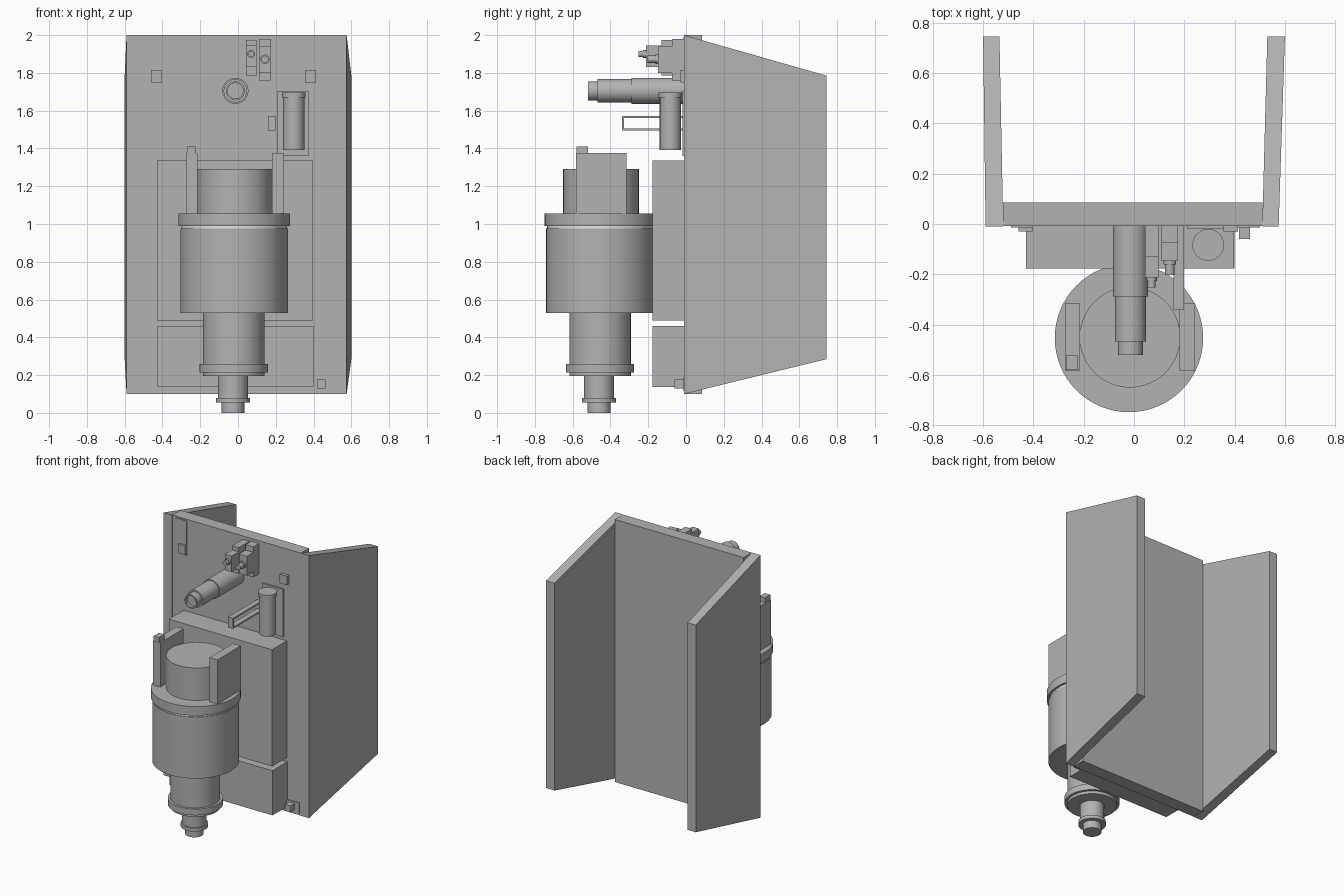
import bpy, bmesh, math
from mathutils import Matrix

cube = bpy.data.objects.get("Cube")
if cube:
    bpy.data.objects.remove(cube, do_unlink=True)


def material(name, value):
    m = bpy.data.materials.new(name)
    m.use_nodes = True
    col = (value, value, value, 1)
    m.diffuse_color = col
    m.node_tree.nodes["Principled BSDF"].inputs["Base Color"].default_value = col
    return m


GREY = material("machine grey", 0.45)
PALE = material("pale seal", 0.95)


def finish(name, bm, mat=GREY, smooth=False):
    bmesh.ops.recalc_face_normals(bm, faces=bm.faces)
    me = bpy.data.meshes.new(name)
    bm.to_mesh(me)
    bm.free()
    me.materials.append(mat)
    ob = bpy.data.objects.new(name, me)
    bpy.context.collection.objects.link(ob)
    if smooth:
        bpy.ops.object.select_all(action='DESELECT')
        ob.select_set(True)
        bpy.context.view_layer.objects.active = ob
        bpy.ops.object.shade_smooth_by_angle(angle=math.radians(35))
    return ob


def box(name, xs, ys, zs):
    """Box from its limits on each axis."""
    bm = bmesh.new()
    bmesh.ops.create_cube(bm, size=1)
    for v in bm.verts:
        v.co = [r[0] if c < 0 else r[1] for r, c in zip((xs, ys, zs), v.co)]
    return finish(name, bm)


def lathe(name, centre, profile, forward=False, mat=GREY, steps=64):
    """Revolve (radius, height) points round z, or round -y if forward."""
    bm = bmesh.new()
    vs = [bm.verts.new((r, 0, h)) for r, h in profile]
    edges = [bm.edges.new(p) for p in zip(vs, vs[1:])]
    bmesh.ops.spin(bm, geom=vs + edges, cent=(0, 0, 0), axis=(0, 0, 1),
                   angle=math.tau, steps=steps)
    bmesh.ops.remove_doubles(bm, verts=bm.verts, dist=0.0001)
    if forward:
        bm.transform(Matrix.Rotation(math.pi / 2, 4, 'X'))
    bm.transform(Matrix.Translation(centre))
    return finish(name, bm, mat, True)


def drum(name, centre, r, low, high, **kw):
    return lathe(name, centre, [(0, low), (r, low), (r, high), (0, high)], **kw)


# Splayed side panels with sloping ends
def side_panel(name, front, back):
    bm = bmesh.new()
    sides = []
    for i in (0, 1):
        sides.append([bm.verts.new(p) for p in (
            (front[i], -0.01, 0.1), (front[i], -0.01, 2.0),
            (back[i], 0.745, 1.785), (back[i], 0.745, 0.285))])
    a, b = sides
    bm.faces.new(a)
    bm.faces.new(b)
    for k in range(4):
        n = (k + 1) % 4
        bm.faces.new((a[k], a[n], b[n], b[k]))
    finish(name, bm)


side_panel("left_side_panel", (0.51, 0.575), (0.53, 0.6))
side_panel("right_side_panel", (-0.52, -0.59), (-0.535, -0.6))
box("main_panel", (-0.52, 0.51), (-0.008, 0.085), (0.1, 2.0))

# Boxes behind the vessel
box("upper_housing", (-0.43, 0.397), (-0.177, 0), (0.49, 1.335))
box("lower_housing", (-0.425, 0.4), (-0.177, 0), (0.137, 0.46))

# Upright vessel with flange, lid and stepped outlet
drum("vessel_body", (-0.02, -0.455, 0), 0.285, 0.53, 0.975)
drum("vessel_seal", (-0.02, -0.455, 0), 0.28, 0.975, 0.99, mat=PALE)
drum("vessel_flange", (-0.02, -0.453, 0), 0.295, 0.99, 1.055)
drum("vessel_lid", (-0.016, -0.45, 0), 0.2, 1.055, 1.29)
lathe("vessel_neck", (-0.023, -0.455, 0), [
    (0, 0.195), (0.163, 0.195), (0.163, 0.215), (0.181, 0.215),
    (0.181, 0.26), (0.163, 0.26), (0.163, 0.53), (0, 0.53)])
lathe("outlet_nozzle", (-0.027, -0.46, 0), [
    (0, 0), (0.061, 0), (0.061, 0.055), (0.09, 0.055), (0.09, 0.08),
    (0.08, 0.08), (0.08, 0.2), (0, 0.2)])

# Upright brackets beside the lid
box("right_bracket", (-0.275, -0.215), (-0.582, -0.315), (1.055, 1.375))
box("left_bracket", (0.18, 0.243), (-0.582, -0.315), (1.055, 1.375))
box("bracket_stop", (-0.27, -0.225), (-0.58, -0.52), (1.375, 1.41))

# Stepped barrel pointing forward, with a recessed end
lathe("barrel", (-0.014, 0, 1.705), [
    (0, 0), (0.069, 0), (0.069, 0.288), (0.062, 0.288), (0.062, 0.468),
    (0.05, 0.468), (0.05, 0.52), (0.041, 0.52), (0.041, 0.5), (0, 0.5)],
    forward=True)

# Pair of small valves above the barrel
def valve(name, xs, back_y, back_z, front_y, front_z, tip_y, tip_z, r):
    box(name + "_base", xs, (back_y, 0), back_z)
    box(name + "_block", xs, (front_y, back_y), front_z)
    mid = (sum(xs) / 2, 0, tip_z)
    drum(name + "_tip", mid, r, -front_y, -tip_y, forward=True, steps=24)
    drum(name + "_collar", mid, r * 1.3, -front_y, -front_y + 0.015,
         forward=True, steps=24)


valve("inner_valve", (0.043, 0.097), -0.13, (1.785, 1.975),
      -0.212, (1.83, 1.945), -0.252, 1.9, 0.016)
valve("outer_valve", (0.11, 0.175), -0.073, (1.76, 1.98),
      -0.147, (1.8, 1.94), -0.203, 1.872, 0.019)

# Canister on its backing plate
box("canister_plate", (0.21, 0.373), (-0.018, 0), (1.36, 1.705))
lathe("canister", (0.295, -0.083, 0), [
    (0, 1.393), (0.056, 1.393), (0.056, 1.67), (0.063, 1.67),
    (0.063, 1.695), (0, 1.695)])

# Open loop handle
for part, ys, zs in (("top", (-0.34, 0), (1.56, 1.571)),
                     ("bottom", (-0.34, 0), (1.495, 1.506)),
                     ("front", (-0.34, -0.329), (1.506, 1.56))):
    box("handle_" + part, (0.158, 0.198), ys, zs)

# Small fittings and their thin plates
box("corner_plate", (-0.49, -0.403), (-0.014, 0), (1.735, 1.99))
box("right_stud", (-0.46, -0.403), (-0.03, 0), (1.75, 1.815))
box("left_stud", (0.355, 0.413), (-0.03, 0), (1.75, 1.815))
box("lower_plate", (0.4, 0.5), (-0.014, 0), (0.115, 0.19))
box("lower_stud", (0.417, 0.462), (-0.06, 0), (0.13, 0.177))
